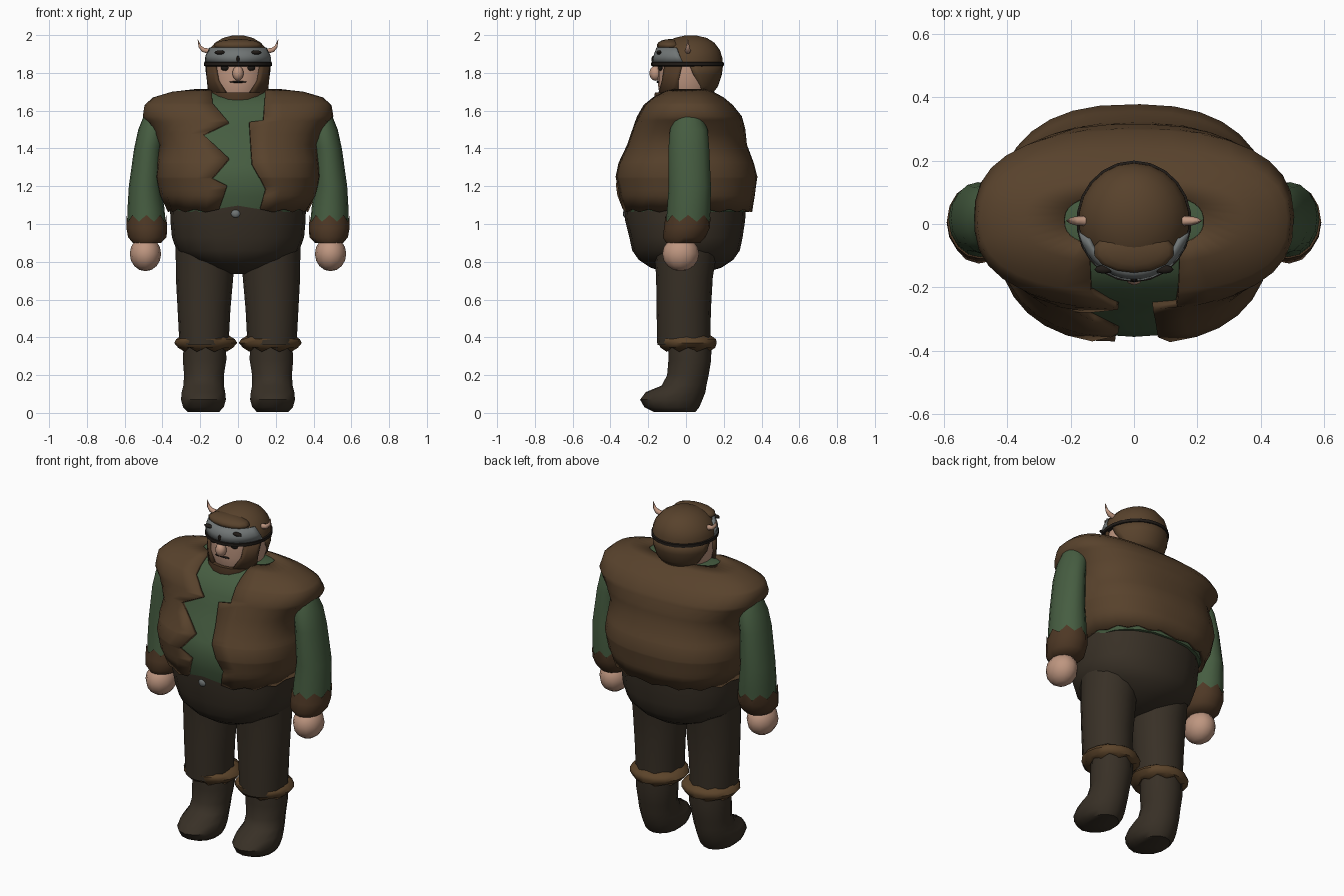
import bpy, bmesh, math
from mathutils import Vector


def material(name, r, g, b):
    m = bpy.data.materials.new(name)
    m.diffuse_color = [((c / 255 + 0.055) / 1.055) ** 2.4 for c in (r, g, b)] + [1]
    return m


LEATHER = material("brown_leather", 88, 66, 44)
DARK = material("dark_trousers", 56, 48, 38)
GREEN = material("green_cloth", 70, 93, 65)
SKIN = material("skin", 190, 150, 128)
BEARD = material("beard_brown", 78, 56, 37)
FUR = material("fur_brown", 92, 68, 42)
GREY = material("grey_metal", 112, 117, 117)
BLACK = material("near_black", 32, 27, 23)


def finish(name, bm, mat, angle=50):
    me = bpy.data.meshes.new(name)
    bm.to_mesh(me)
    bm.free()
    ob = bpy.data.objects.new(name, me)
    bpy.context.collection.objects.link(ob)
    me.materials.append(mat)
    bpy.ops.object.select_all(action='DESELECT')
    ob.select_set(True)
    bpy.context.view_layer.objects.active = ob
    bpy.ops.object.shade_smooth_by_angle(angle=math.radians(angle))
    return ob


def point(z, cx, cy, rx, ry, a, p):
    # angle 0 is the front, growing towards +x
    s, c = math.sin(a), math.cos(a)
    return (cx + rx * math.copysign(abs(s) ** p, s), cy - ry * math.copysign(abs(c) ** p, c), z)


def loft(name, rows, mat, n=16, p=1.0, spans=None, jag_low=0, jag_top=0, thick=0):
    """Stack of (z, cx, cy, rx, ry) rings; spans gives start and end angles for open shells."""
    bm = bmesh.new()
    grid = []
    for i, row in enumerate(rows):
        z, rest = row[0], row[1:]
        a0, a1 = spans[i] if spans else (0, 2 * math.pi)
        jag = (jag_low if i == 0 else 0) + (jag_top if i == len(rows) - 1 else 0)
        grid.append([bm.verts.new(point(z + jag * (-1) ** j, *rest, a0 + (a1 - a0) * j / n, p))
                     for j in range(n + 1 if spans else n)])
    for lo, hi in zip(grid, grid[1:]):
        for j in range(n):
            k = j + 1 if spans else (j + 1) % n
            bm.faces.new((lo[j], lo[k], hi[k], hi[j]))
    if not spans:
        bm.faces.new(grid[0][::-1])
        bm.faces.new(grid[-1])
    ob = finish(name, bm, mat)
    if thick:
        mod = ob.modifiers.new("thickness", 'SOLIDIFY')
        mod.thickness, mod.offset = thick, -1
    return ob


def ball(name, loc, r, mat, u=14, v=9):
    bm = bmesh.new()
    bmesh.ops.create_uvsphere(bm, u_segments=u, v_segments=v, radius=1)
    for w in bm.verts:
        w.co = Vector([w.co[i] * r[i] + loc[i] for i in range(3)])
    return finish(name, bm, mat)


def lerp(table, z):
    for a, b in zip(table, table[1:]):
        if a[0] <= z <= b[0]:
            t = (z - a[0]) / (b[0] - a[0])
            return [u + (v - u) * t for u, v in zip(a, b)]
    return list(table[0] if z < table[0][0] else table[-1])


# trousers seat, round belly bottom
loft("trouser_seat", [(0.735, 0, 0, 0.05, 0.08), (0.77, 0, 0, 0.16, 0.19), (0.81, 0, 0, 0.25, 0.25),
                      (0.86, 0, 0, 0.325, 0.285), (0.93, 0, 0, 0.35, 0.30), (1.02, 0, -0.005, 0.358, 0.318),
                      (1.12, 0, -0.005, 0.36, 0.325)], DARK, 20, 0.9)

# torso profile shared by shirt and vest
TORSO = [(1.07, 0, 0.005, 0.37, 0.345), (1.15, 0, 0, 0.412, 0.365), (1.25, 0, 0, 0.435, 0.378),
         (1.32, 0, 0, 0.43, 0.36), (1.42, 0, 0.005, 0.417, 0.318), (1.50, 0, 0.015, 0.455, 0.30),
         (1.57, 0, 0.018, 0.505, 0.278), (1.63, 0, 0.01, 0.495, 0.238), (1.67, 0, 0.01, 0.45, 0.19),
         (1.70, 0, 0.01, 0.35, 0.135), (1.715, 0, 0.01, 0.22, 0.09)]
P = 0.8
loft("shirt", [(r[0] - 0.006, r[1], r[2], r[3] - 0.025, r[4] - 0.022) for r in TORSO], GREEN, 24, P)

# vest, open in front with ragged edges
EDGE_L = [(1.07, 0.10), (1.20, 0.06), (1.24, 0.14), (1.35, 0.05), (1.475, 0.185), (1.54, 0.05), (1.64, 0.135), (1.72, 0.14)]
EDGE_R = [(1.07, 0.12), (1.18, 0.15), (1.325, 0.075), (1.54, 0.06), (1.55, 0.135), (1.72, 0.145)]
levels = sorted({e[0] for e in EDGE_L[:-1] + EDGE_R[:-1]} | {t[0] for t in TORSO})
vest_rows = [lerp(TORSO, z) for z in levels]
spans = []
for row in vest_rows:
    a = [math.asin(min(0.95, lerp(e, row[0])[1] / row[3]) ** (1 / P)) for e in (EDGE_R, EDGE_L)]
    spans.append((a[0], 2 * math.pi - a[1]))
loft("vest", vest_rows, LEATHER, 30, P, spans, jag_low=0.008, thick=0.025)
ball("buckle", (-0.012, -0.322, 1.055), (0.025, 0.012, 0.022), GREY, 8, 6)

for s, side in ((-1, "left"), (1, "right")):
    # arms
    loft(side + "_sleeve", [(0.98, s * .483, .008, .10, .115), (1.08, s * .487, .015, .098, .115),
                            (1.2, s * .492, .02, .086, .112), (1.4, s * .475, .015, .075, .108),
                            (1.5, s * .455, .015, .073, .10), (1.57, s * .45, .015, .05, .07)], GREEN)
    loft(side + "_sleeve_cuff", [(0.90, s * .482, -.015, .075, .09), (0.93, s * .48, -.01, .102, .113),
                                 (0.98, s * .483, .005, .108, .121), (1.03, s * .485, .011, .105, .120)],
         BEARD, jag_top=0.018)
    ball(side + "_hand", (s * .49, -.028, .842), (.083, .097, .092), SKIN, 12, 8)
    # legs
    loft(side + "_leg", [(0.36, s * .18, -.012, .13, .14), (0.55, s * .18, -.012, .14, .144),
                         (0.72, s * .177, -.008, .152, .15), (0.88, s * .175, 0, .155, .17)], DARK)
    loft(side + "_boot", [(0.005, s * .183, -.06, .085, .11), (0.03, s * .183, -.075, .11, .145),
                          (0.07, s * .183, -.078, .122, .165), (0.11, s * .183, -.055, .118, .158),
                          (0.145, s * .182, -.01, .11, .118), (0.2, s * .18, .01, .108, .11),
                          (0.28, s * .177, .02, .118, .113), (0.37, s * .175, .02, .115, .115)], DARK, 14)
    loft(side + "_boot_fur", [(0.335, s * .172, .01, .12, .12), (0.345, s * .172, .01, .145, .145),
                              (0.37, s * .171, .008, .167, .155), (0.39, s * .172, .004, .155, .155),
                              (0.405, s * .175, 0, .125, .13)], FUR, 16, jag_low=0.012, jag_top=0.006)
    # horns, bent upwards
    path = [((s * .155, .01, 1.915), .016), ((s * .185, .01, 1.922), .014),
            ((s * .202, .01, 1.94), .009), ((s * .213, .01, 1.978), .001)]
    cu = bpy.data.curves.new(side + "_horn", 'CURVE')
    cu.dimensions, cu.bevel_depth, cu.bevel_resolution, cu.use_fill_caps = '3D', 1, 1, True
    sp = cu.splines.new('POLY')
    sp.points.add(len(path) - 1)
    for q, (co, r) in zip(sp.points, path):
        q.co, q.radius = (*co, 1), r
    cu.materials.append(SKIN)
    bpy.context.collection.objects.link(bpy.data.objects.new(side + "_horn", cu))
    # eye, visor rivet, sideburn
    ball(side + "_eye", (s * .068, -.133, 1.827), (.024, .014, .016), BLACK, 8, 6)
    ball(side + "_visor_rivet", (s * .095, -.143, 1.908), (.03, .014, .011), BLACK, 8, 6)
    a, b = math.radians(40), math.radians(75)
    burn = [(1.67, 0, 0, .163, .163), (1.76, 0, 0, .171, .166), (1.84, 0, 0, .172, .168)]
    narrow = [(math.radians(20), math.radians(72)), (a, b), (math.radians(47), math.radians(82))]
    loft(side + "_sideburn", burn, BEARD, 5,
         spans=narrow if s > 0 else [(-v, -u) for u, v in narrow], thick=0.025)

# head and face
loft("head", [(1.62, 0, 0, .11, .11), (1.68, 0, 0, .14, .14), (1.75, 0, .005, .158, .155),
              (1.82, 0, .005, .162, .155), (1.87, 0, .005, .16, .155)], SKIN, 20)
ball("nose", (0, -.162, 1.798), (.031, .032, .04), SKIN, 10, 7)
ball("mouth", (0, -.148, 1.752), (.05, .009, .005), BLACK, 10, 6)
loft("beard", [(1.60, 0, -.03, .10, .10), (1.62, 0, -.03, .14, .13), (1.66, 0, -.02, .158, .15),
               (1.695, 0, -.015, .163, .15)], BEARD, 18)

# hair on the back of the head
back = [(math.radians(d), math.radians(360 - d)) for d in (125, 115, 100, 92)]
loft("back_hair", [(1.69, 0, .01, .13, .13), (1.73, 0, .01, .155, .16), (1.79, 0, .01, .172, .18),
                   (1.85, 0, .01, .175, .187)], LEATHER, 14, spans=back, thick=0.03)

# helmet with rim, visor and front roll
loft("helmet_dome", [(1.84, 0, .01, .175, .183), (1.88, 0, .012, .174, .18), (1.92, 0, .015, .158, .165),
                     (1.96, 0, .02, .122, .13), (1.985, 0, .025, .08, .085), (1.998, 0, .025, .03, .03)],
     LEATHER, 22)
loft("helmet_rim", [(1.833, 0, .008, .17, .18), (1.838, 0, .008, .182, .192), (1.855, 0, .008, .182, .192),
                    (1.86, 0, .008, .17, .18)], BLACK, 22)
w = [math.radians(d) for d in (82, 76, 68)]
loft("visor", [(1.857, 0, .008, .178, .187), (1.89, 0, .01, .178, .183), (1.935, 0, .012, .162, .168)],
     GREY, 16, spans=[(-v, v) for v in w], thick=0.015)
ball("visor_stud", (0, -.172, 1.872), (.012, .012, .018), BLACK, 6, 6)
ball("helmet_front_roll", (0, -.085, 1.945), (.13, .07, .034), LEATHER, 14, 9)
